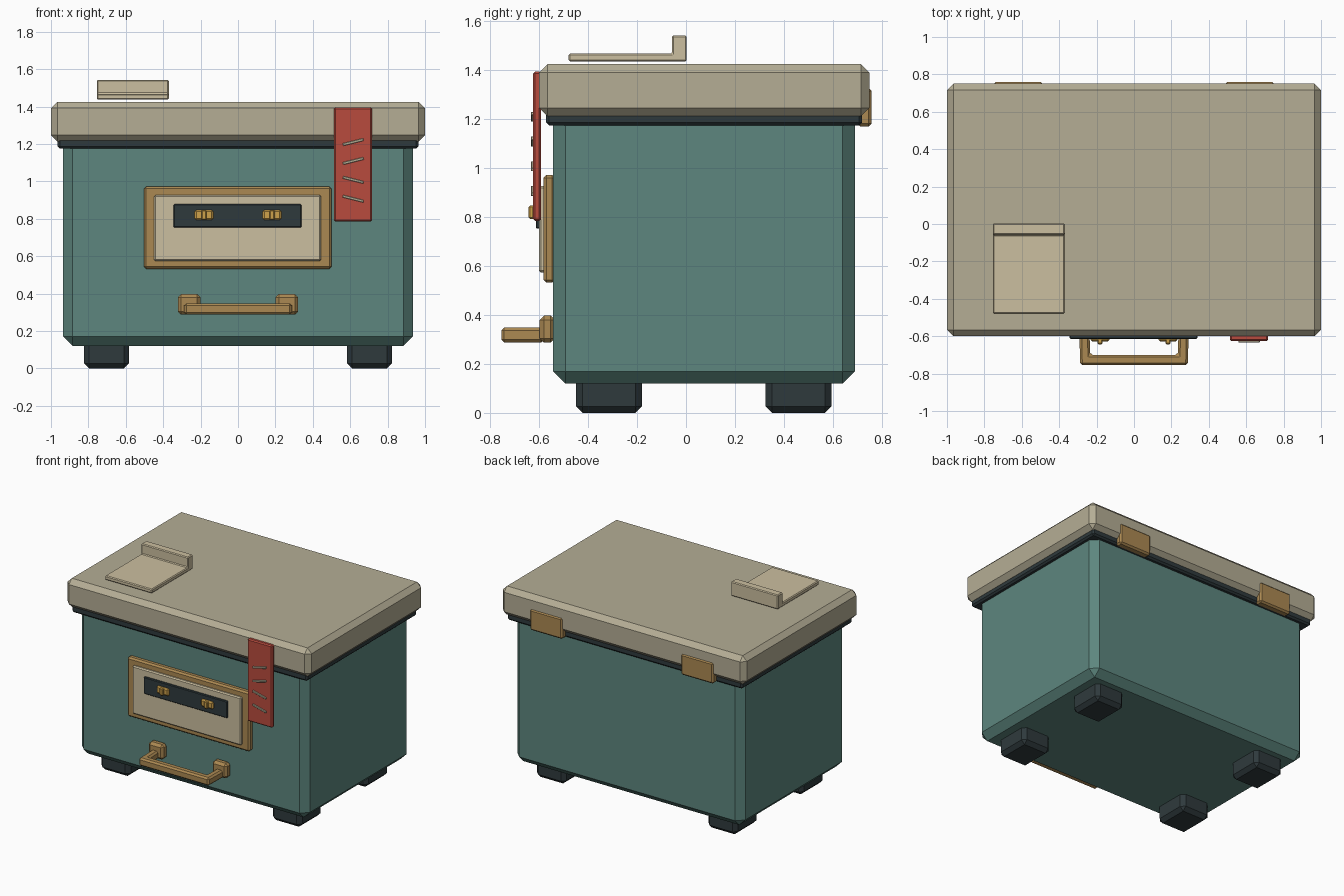
import bpy, bmesh, math
from mathutils import Matrix, Vector

if "Cube" in bpy.data.objects:
    bpy.data.objects.remove(bpy.data.objects["Cube"])


def material(name, rgb):
    m = bpy.data.materials.new(name)
    m.diffuse_color = (*rgb, 1)
    m.use_nodes = True
    m.node_tree.nodes["Principled BSDF"].inputs["Base Color"].default_value = m.diffuse_color
    return m


TEAL = material("teal_paint", (0.11, 0.24, 0.21))
KHAKI = material("khaki_paint", (0.46, 0.42, 0.30))
CREAM = material("cream_card", (0.60, 0.52, 0.35))
BRASS = material("brass", (0.41, 0.25, 0.085))
GOLD = material("bright_brass", (0.62, 0.36, 0.07))
DARK = material("dark_rubber", (0.028, 0.042, 0.046))
RED = material("red_tag", (0.48, 0.07, 0.048))


def finish(name, bm, bevel, mat):
    """Chamfer every edge and turn the bmesh into a flat-shaded object."""
    if bevel:
        bmesh.ops.bevel(bm, geom=bm.edges[:], offset=bevel, segments=1,
                        affect='EDGES', clamp_overlap=True)
    bmesh.ops.recalc_face_normals(bm, faces=bm.faces[:])
    me = bpy.data.meshes.new(name)
    bm.to_mesh(me)
    bm.free()
    me.materials.append(mat)
    ob = bpy.data.objects.new(name, me)
    bpy.context.collection.objects.link(ob)
    return ob


def box(name, x, y, z, bevel, mat, tilt=0.0):
    """Chamfered box from (min, max) ranges, optionally tilted about y."""
    size = [r[1] - r[0] for r in (x, y, z)]
    centre = Vector([(r[0] + r[1]) / 2 for r in (x, y, z)])
    bm = bmesh.new()
    bmesh.ops.create_cube(bm, size=1, matrix=Matrix.Diagonal((*size, 1)))
    ob = finish(name, bm, bevel, mat)
    ob.data.transform(Matrix.Translation(centre) @ Matrix.Rotation(tilt, 4, 'Y'))
    return ob


def prism(name, outline, axis, span, bevel, mat):
    """Extrude a 2D outline along x (outline is y,z) or z (outline is x,y)."""
    bm = bmesh.new()
    put = (lambda p: (span[0], *p)) if axis == 'X' else (lambda p: (*p, span[0]))
    face = bm.faces.new([bm.verts.new(put(p)) for p in outline])
    ext = bmesh.ops.extrude_face_region(bm, geom=[face])
    d = span[1] - span[0]
    bmesh.ops.translate(bm, vec=(d, 0, 0) if axis == 'X' else (0, 0, d),
                        verts=[v for v in ext["geom"] if isinstance(v, bmesh.types.BMVert)])
    return finish(name, bm, bevel, mat)


def mirrored(a, b, s):
    return (a, b) if s > 0 else (-b, -a)


# Case: body, gasket and lid
box("body", (-0.935, 0.935), (-0.543, 0.69), (0.12, 1.235), 0.05, TEAL)
box("gasket", (-0.965, 0.965), (-0.572, 0.72), (1.175, 1.24), 0.012, DARK)
box("lid", (-1, 1), (-0.6, 0.75), (1.213, 1.425), 0.034, KHAKI)

for s, side in ((-1, "left"), (1, "right")):
    # Feet
    for y, end in (((-0.45, -0.18), "front"), ((0.325, 0.595), "back")):
        box(f"{end}_{side}_foot", mirrored(0.583, 0.823, s), y, (0, 0.15), 0.027, DARK)
    # Rear hinges
    box(f"{side}_hinge", mirrored(0.485, 0.753, s), (0.70, 0.758), (1.17, 1.328), 0.012, BRASS)
    # Handle mounts
    box(f"{side}_handle_mount", mirrored(0.2, 0.322, s), (-0.598, -0.535), (0.287, 0.398), 0.018, BRASS)
    # Small clips on the dark strip
    c = s * 0.182
    box(f"{side}_clip", (c - 0.05, c + 0.05), (-0.628, -0.605), (0.793, 0.847), 0.009, GOLD)
    box(f"{side}_clip_pin", (c - 0.014, c + 0.014), (-0.643, -0.615), (0.793, 0.847), 0.006, GOLD)

# Handle: square-section bail
prism("handle", [(-0.292, -0.58), (-0.288, -0.755), (0.288, -0.755), (0.292, -0.58),
                 (0.238, -0.58), (0.234, -0.70), (-0.234, -0.70), (-0.238, -0.58)],
      'Z', (0.288, 0.348), 0.012, BRASS)

# Front label: frame, card and dark strip
box("label_frame", (-0.503, 0.5), (-0.582, -0.535), (0.532, 0.973), 0.012, BRASS)
box("label_card", (-0.448, 0.445), (-0.6, -0.57), (0.573, 0.928), 0.008, CREAM)
box("label_strip", (-0.345, 0.34), (-0.614, -0.592), (0.753, 0.878), 0.005, DARK)

# Red strap with four slanted marks
box("strap", (0.512, 0.717), (-0.625, -0.592), (0.785, 1.395), 0.008, RED)
for i in range(4):
    z = 1.21 - 0.101 * i
    box(f"strap_mark_{i + 1}", (0.559, 0.673), (-0.634, -0.618), (z - 0.007, z + 0.007),
        0.002, KHAKI, math.radians(-14 if i < 2 else 14))

# L-shaped bracket resting on the lid
prism("lid_bracket", [(-0.48, 1.437), (0.003, 1.437), (0.003, 1.543), (-0.057, 1.543),
                      (-0.057, 1.468), (-0.48, 1.468)], 'X', (-0.755, -0.37), 0.006, CREAM)
